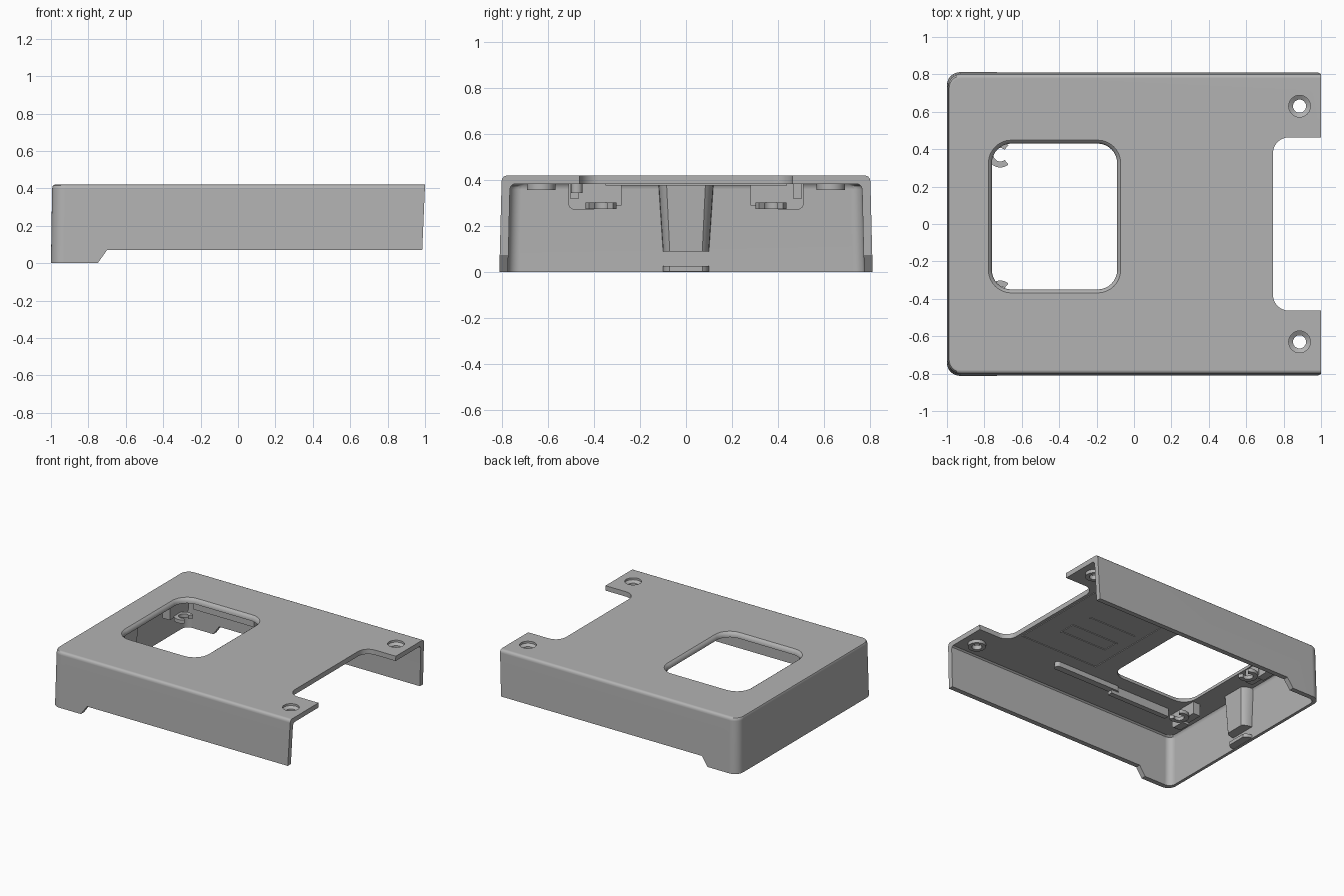
import bpy, bmesh
from math import sin, cos, pi, radians

cube = bpy.data.objects.get("Cube")
if cube:
    bpy.data.objects.remove(cube, do_unlink=True)

grey = bpy.data.materials.new("light grey plastic")
grey.use_nodes = True
COLOR = (0.45, 0.45, 0.45, 1)
grey.diffuse_color = COLOR
grey.node_tree.nodes["Principled BSDF"].inputs["Base Color"].default_value = COLOR


def loft(name, rings):
    """Solid skinned through matching closed rings of 3D points."""
    bm = bmesh.new()
    loops = [[bm.verts.new(p) for p in ring] for ring in rings]
    n = len(loops[0])
    for a, b in zip(loops, loops[1:]):
        for i in range(n):
            j = (i + 1) % n
            bm.faces.new((a[i], a[j], b[j], b[i]))
    bm.faces.new(loops[0][::-1])
    bm.faces.new(loops[-1])
    bmesh.ops.recalc_face_normals(bm, faces=bm.faces)
    mesh = bpy.data.meshes.new(name)
    bm.to_mesh(mesh)
    bm.free()
    mesh.materials.append(grey)
    obj = bpy.data.objects.new(name, mesh)
    bpy.context.collection.objects.link(obj)
    return obj


def round_rect(x0, x1, y0, y1, r, z, steps=8):
    corners = [(x1 - r, y1 - r, 0), (x0 + r, y1 - r, 1),
               (x0 + r, y0 + r, 2), (x1 - r, y0 + r, 3)]
    return [(cx + r * cos(a), cy + r * sin(a), z)
            for cx, cy, q in corners
            for a in [(q + k / steps) * pi / 2 for k in range(steps + 1)]]


def circle(x, y, r, z, n=32):
    return [(x + r * cos(2 * pi * i / n), y + r * sin(2 * pi * i / n), z) for i in range(n)]


def box(name, x0, x1, y0, y1, z0, z1):
    y0, y1 = sorted((y0, y1))
    plan = [(x0, y0), (x1, y0), (x1, y1), (x0, y1)]
    return loft(name, [[(x, y, z) for x, y in plan] for z in (z0, z1)])


def activate(obj):
    bpy.ops.object.select_all(action="DESELECT")
    obj.select_set(True)
    bpy.context.view_layer.objects.active = obj


def combine(obj, tool, operation="DIFFERENCE"):
    activate(obj)
    mod = obj.modifiers.new("cut", "BOOLEAN")
    mod.operation = operation
    mod.solver = "EXACT"
    mod.object = tool
    bpy.ops.object.modifier_apply(modifier=mod.name)
    bpy.data.objects.remove(tool, do_unlink=True)


# Outer body with drafted walls and a rounded top edge
def body_ring(z, inset, r, x1):
    return round_rect(-1 + inset * 0.6, x1, -0.812 + inset, 0.812 - inset, r, z)


shell = loft("cover_shell", [
    body_ring(0, 0, 0.07, 1.2), body_ring(0.395, 0.01, 0.07, 1.2),
    body_ring(0.408, 0.013, 0.07, 1.2), body_ring(0.416, 0.02, 0.065, 1.2),
    body_ring(0.42, 0.032, 0.06, 1.2)])

# Hollow interior, open at the bottom and the left end
combine(shell, loft("cavity", [
    body_ring(-0.1, 0.035, 0.05, 1.4), body_ring(0.36, 0.046, 0.05, 1.4),
    body_ring(0.374, 0.05, 0.05, 1.4), body_ring(0.383, 0.062, 0.05, 1.4)]))

# Raised lower edge leaving a foot, and the slanted open end
profile = [(-0.75, -0.2), (-0.75, 0), (-0.70, 0.07), (0.985, 0.07),
           (1, 0.42), (1, 0.6), (1.5, 0.6), (1.5, -0.2)]
combine(shell, loft("edge_cutter", [[(x, y, z) for x, z in profile] for y in (-1.2, 1.2)]))

# Screw bosses with countersunk holes
for side in (-1, 1):
    cx, cy = 0.885, 0.63 * side
    combine(shell, loft("boss", [circle(cx, cy, 0.062, z) for z in (0.358, 0.40)]), "UNION")
    combine(shell, loft("screw_cutter", [
        circle(cx, cy, r, z) for r, z in
        ((0.035, 0.3), (0.035, 0.39), (0.058, 0.405), (0.058, 0.5))]))

# End notch and chamfered window
combine(shell, loft("notch_cutter", [
    round_rect(0.743, 1.4, -0.463, 0.463, 0.085, z) for z in (0.3, 0.5)]))


def window_ring(z, d):
    return round_rect(-0.78 + d, -0.07 - d, -0.37 + d, 0.45 - d, 0.125 - d, z)


combine(shell, loft("window_cutter", [
    window_ring(0.3, 0.02), window_ring(0.398, 0.02),
    window_ring(0.412, 0.012), window_ring(0.421, 0), window_ring(0.5, 0)]))
parts = [shell]

# Tapered half-round pillar and low ledge inside the end wall
def half_round(z, w, depth, n=16):
    pts = [(-0.97 + depth * min(1, 1.5 * sin(pi * i / n)), w * cos(pi * i / n), z)
           for i in range(n + 1)]
    return pts + [(-0.98, -w, z), (-0.98, w, z)]


parts.append(loft("wall_pillar", [half_round(0.09, 0.10, 0.065), half_round(0.39, 0.12, 0.08)]))
parts.append(loft("wall_ledge", [half_round(z, 0.10, 0.05) for z in (0.002, 0.027)]))

# Clips: open rings on arms hanging from the ceiling, with guide ribs beside them
for side, tag in ((-1, "right"), (1, "left")):
    cx, cy = -0.715, 0.37 * side
    arc = [radians(50 + 260 * i / 20) for i in range(21)]
    plan = [(cx + 0.068 * cos(a), cy + 0.068 * sin(a)) for a in arc]
    plan += [(cx + 0.036 * cos(a), cy + 0.036 * sin(a)) for a in reversed(arc)]
    parts.append(loft("clip_ring_" + tag, [[(x, y, z) for x, y in plan] for z in (0.275, 0.302)]))
    parts.append(box("clip_post_" + tag, -0.83, -0.768, 0.28 * side, 0.42 * side, 0.29, 0.39))
    arm = [(0.40, 0.272), (0.49, 0.272), (0.505, 0.28), (0.512, 0.295), (0.512, 0.39), (0.40, 0.39)]
    parts.append(loft("clip_arm_" + tag, [[(x, y * side, z) for y, z in arm] for x in (-0.83, -0.77)]))
    parts.append(box("guide_rib_" + tag, -0.70, -0.19, 0.465 * side, 0.505 * side, 0.32, 0.39))
parts.append(loft("long_rib", [round_rect(-0.25, 0.31, -0.50, -0.45, 0.024, z) for z in (0.345, 0.39)]))

# Shallow raised outlines under the ceiling
LOW, HIGH = 0.378, 0.386


def outline(name, x0, x1, y0, y1, t=0.01):
    parts.append(box(name + "_front", x0, x1, y0, y0 + t, LOW, HIGH))
    parts.append(box(name + "_back", x0, x1, y1 - t, y1, LOW, HIGH))
    parts.append(box(name + "_near", x0, x0 + t, y0 + t, y1 - t, LOW, HIGH))
    parts.append(box(name + "_far", x1 - t, x1, y0 + t, y1 - t, LOW, HIGH))


outline("panel_outline", 0.05, 0.72, -0.35, 0.44)
outline("label_outline", 0.15, 0.55, -0.13, 0.0)
parts.append(box("ceiling_strip", 0.12, 0.52, 0.145, 0.155, LOW, HIGH))

# Smooth rounded edges while keeping flat faces clean
for obj in parts:
    activate(obj)
    bpy.ops.object.shade_smooth_by_angle(angle=radians(32))
    mod = obj.modifiers.new("clean normals", "WEIGHTED_NORMAL")
    mod.keep_sharp = True
